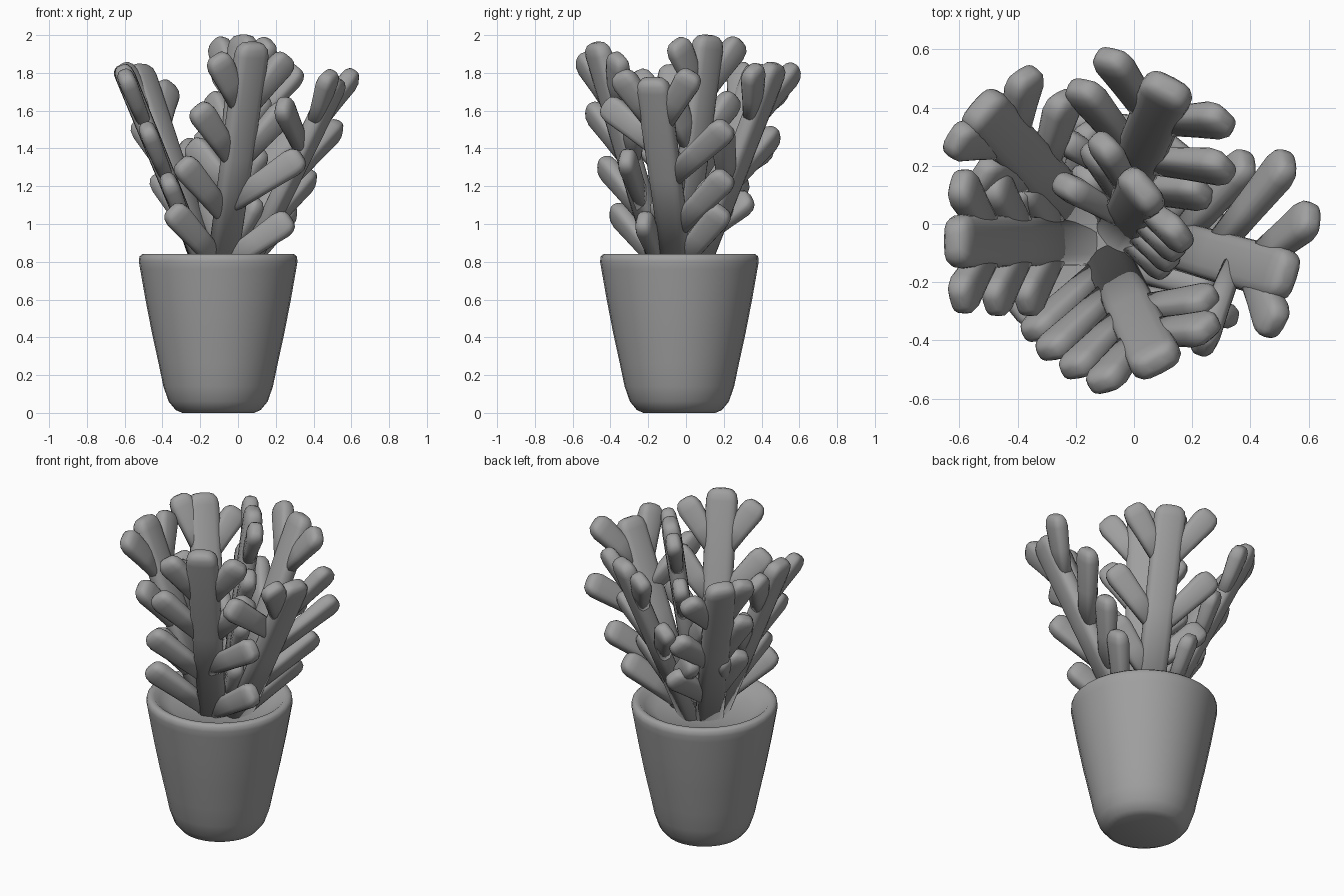
import bpy, bmesh, math
from mathutils import Vector

old = bpy.data.objects.get("Cube")
if old:
    bpy.data.objects.remove(old, do_unlink=True)

grey = bpy.data.materials.new("plain_grey")
grey.use_nodes = True
grey.diffuse_color = (0.35, 0.35, 0.35, 1)
grey.node_tree.nodes["Principled BSDF"].inputs["Base Color"].default_value = (0.35, 0.35, 0.35, 1)


def finish(bm, name):
    bmesh.ops.recalc_face_normals(bm, faces=bm.faces)
    mesh = bpy.data.meshes.new(name)
    bm.to_mesh(mesh)
    bm.free()
    mesh.materials.append(grey)
    mesh.polygons.foreach_set("use_smooth", [True] * len(mesh.polygons))
    obj = bpy.data.objects.new(name, mesh)
    bpy.context.collection.objects.link(obj)
    return obj


def bridge(bm, rings):
    n = len(rings[0])
    for a, b in zip(rings, rings[1:]):
        for i in range(n):
            j = (i + 1) % n
            bm.faces.new((a[i], a[j], b[j], b[i]))
    bm.faces.new(rings[0])
    bm.faces.new(rings[-1])


def blade(bm, start, end, normal, width, thick, base_scale):
    """Flat rounded finger, narrower at the start and blunt at the end."""
    axis = end - start
    length = axis.length
    axis.normalize()
    across = normal.cross(axis).normalized()
    face = axis.cross(across)
    cap = min(0.07, length / 3)
    # distance along the blade and size of each section
    sections = [(0, base_scale), (0.5 * length, (1 + base_scale) / 2), (length - cap, 1),
                (length - cap * 0.45, 0.9), (length - cap * 0.12, 0.66), (length, 0.35)]
    rings = []
    for d, s in sections:
        ring = []
        for k in range(16):
            a = math.tau * k / 16
            c, q = math.cos(a), math.sin(a)
            u = math.copysign(abs(c) ** 0.65, c) * width / 2 * s
            v = math.copysign(abs(q) ** 0.65, q) * thick / 2 * s
            ring.append(bm.verts.new(start + axis * d + across * u + face * v))
        rings.append(ring)
    bridge(bm, rings)


def frond(name, base, tip, side, pairs, single_tips=()):
    """Stem with leaf pairs (tip height, reach on each side; 0 for none) and single leaves."""
    base, tip, side = Vector(base), Vector(tip), Vector(side).normalized()
    normal = (tip - base).cross(side).normalized()
    bm = bmesh.new()
    blade(bm, base, tip, normal, 0.185, 0.108, 0.88)

    def on_axis(z):
        return base + (tip - base) * ((z - base.z) / (tip.z - base.z))

    def leaf(root, end, facing):
        blade(bm, root, end, facing, 0.146, 0.097, 0.74)

    for z, *reaches in pairs:
        for reach, sign in zip(reaches, (-1, 1)):
            if reach:
                leaf(on_axis(z - 0.3), on_axis(z) + side * sign * reach, normal)
    # single leaves stand on edge
    for end in map(Vector, single_tips):
        root = on_axis(end.z - 0.25)
        leaf(root, end, (end - root).cross(Vector((0, 0, 1))))
    return finish(bm, name)


# Pot with rounded foot, rounded rim and dished filling
pot = bmesh.new()
profile = [(0.19, 0), (0.225, 0.015), (0.262, 0.06), (0.29, 0.14), (0.315, 0.26),
           (0.35, 0.42), (0.385, 0.6), (0.413, 0.76), (0.42, 0.8), (0.417, 0.828),
           (0.4, 0.842), (0.375, 0.838), (0.345, 0.81), (0.28, 0.775), (0.06, 0.76)]
bridge(pot, [[pot.verts.new((-0.105 + r * math.cos(math.tau * i / 32),
                             -0.035 + r * math.sin(math.tau * i / 32), z))
              for i in range(32)] for r, z in profile])
pot = finish(pot, "pot")
bpy.context.view_layer.objects.active = pot
pot.select_set(True)
bpy.ops.object.shade_smooth_by_angle(angle=math.radians(50))

# Fronds around the pot
frond("front_frond", (-0.09, -0.12, 0.74), (0.08, -0.48, 1.96), (0.87, 0.45, 0),
      [(1.89, 0.21, 0.22), (1.62, 0.28, 0.26), (1.33, 0.33, 0), (1.08, 0.35, 0)],
      [(0.34, -0.32, 1.36), (0.28, -0.23, 1.03)])
frond("left_frond", (0.03, -0.04, 0.74), (0.53, -0.18, 1.77), (0.32, 0.95, 0),
      [(1.8, 0.18, 0.23), (1.52, 0, 0.39), (1.26, 0, 0.35), (1.08, 0, 0.3)],
      [(0.23, -0.43, 1.64)])
frond("back_frond", (-0.06, 0.05, 0.74), (0.12, 0.475, 1.85), (0.87, -0.48, 0),
      [(1.83, 0.24, 0.23), (1.49, 0.29, 0.3), (1.22, 0, 0.26)],
      [(-0.26, 0.3, 1.25)])
frond("back_right_frond", (-0.16, 0, 0.74), (-0.53, 0.4, 1.84), (0.72, 0.66, -0.3),
      [(1.8, 0.15, 0.21), (1.5, 0.17, 0.26), (1.22, 0.16, 0.26)])
frond("right_frond", (-0.17, -0.06, 0.74), (-0.62, -0.06, 1.84), (0, 1, 0),
      [(1.8, 0.21, 0.21), (1.52, 0.22, 0.21), (1.25, 0.22, 0.21)])
frond("middle_frond", (-0.06, -0.04, 0.74), (0.03, 0.12, 2.0), (0.64, -0.77, 0),
      [(1.97, 0.22, 0.22), (1.68, 0.23, 0.21), (1.4, 0, 0.21), (1.14, 0.22, 0.2)],
      [(-0.25, 0.14, 1.43)])
